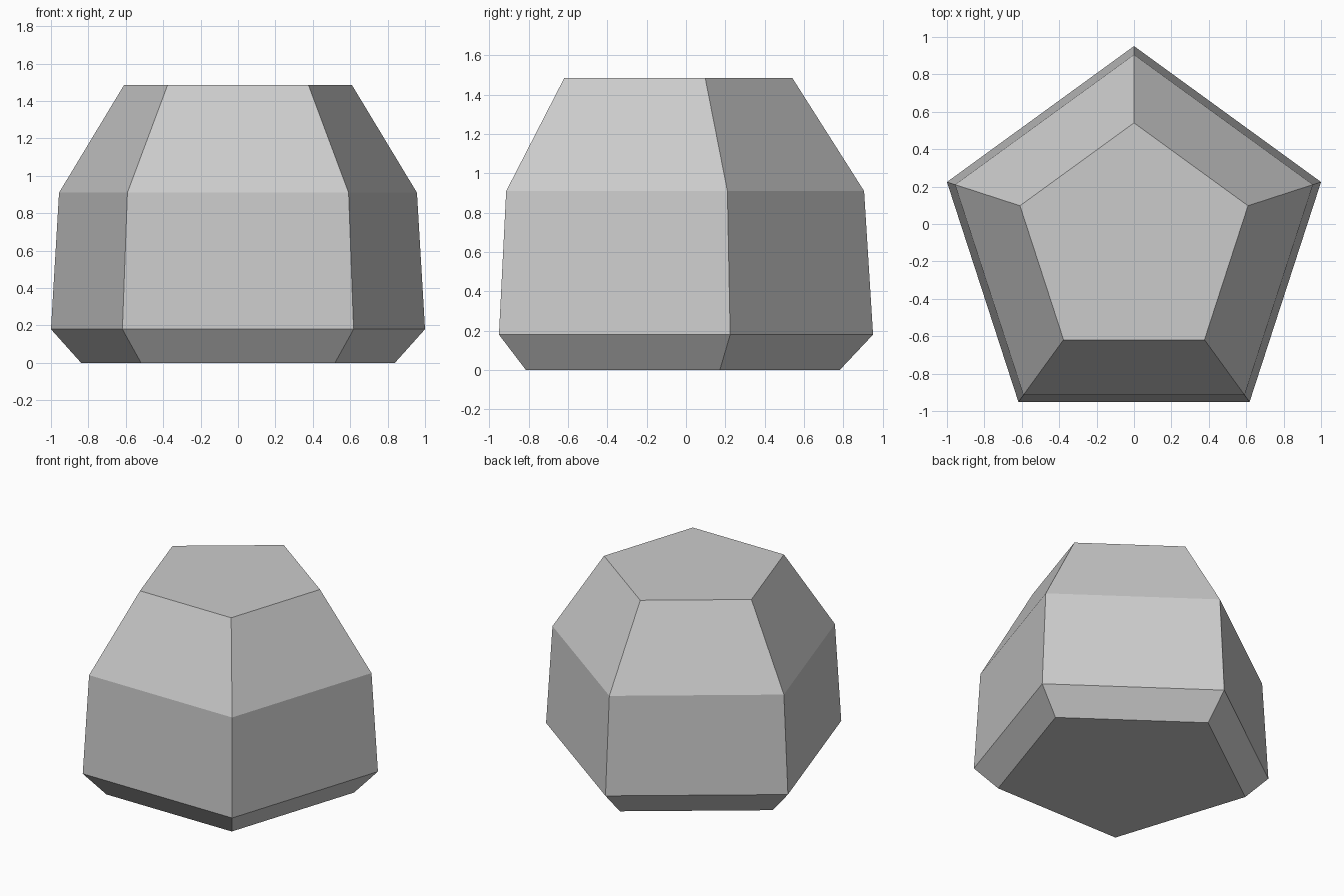
import bpy, bmesh
from math import sin, cos, pi

if "Cube" in bpy.data.objects:
    bpy.data.objects.remove(bpy.data.objects["Cube"])

SIDES = 5
CENTRE_Y = -0.1004
# (radius, height) of each pentagonal ring, bottom to top
PROFILE = [(0.882, 0.0), (1.0515, 0.18), (1.006, 0.91), (0.641, 1.485)]

bm = bmesh.new()


def ring(radius, z):
    """Pentagon with one corner pointing to the back (+y)."""
    angles = [pi / 2 + 2 * pi * i / SIDES for i in range(SIDES)]
    return [bm.verts.new((radius * cos(a), CENTRE_Y + radius * sin(a), z)) for a in angles]


rings = [ring(r, z) for r, z in PROFILE]

# Side walls between neighbouring rings
for low, high in zip(rings, rings[1:]):
    for i in range(SIDES):
        j = (i + 1) % SIDES
        bm.faces.new((low[i], low[j], high[j], high[i]))

# Flat bottom and top
bm.faces.new(rings[0][::-1])
bm.faces.new(rings[-1])

mesh = bpy.data.meshes.new("pentagonal_stone")
bm.to_mesh(mesh)
bm.free()
stone = bpy.data.objects.new("pentagonal_stone", mesh)
bpy.context.collection.objects.link(stone)
